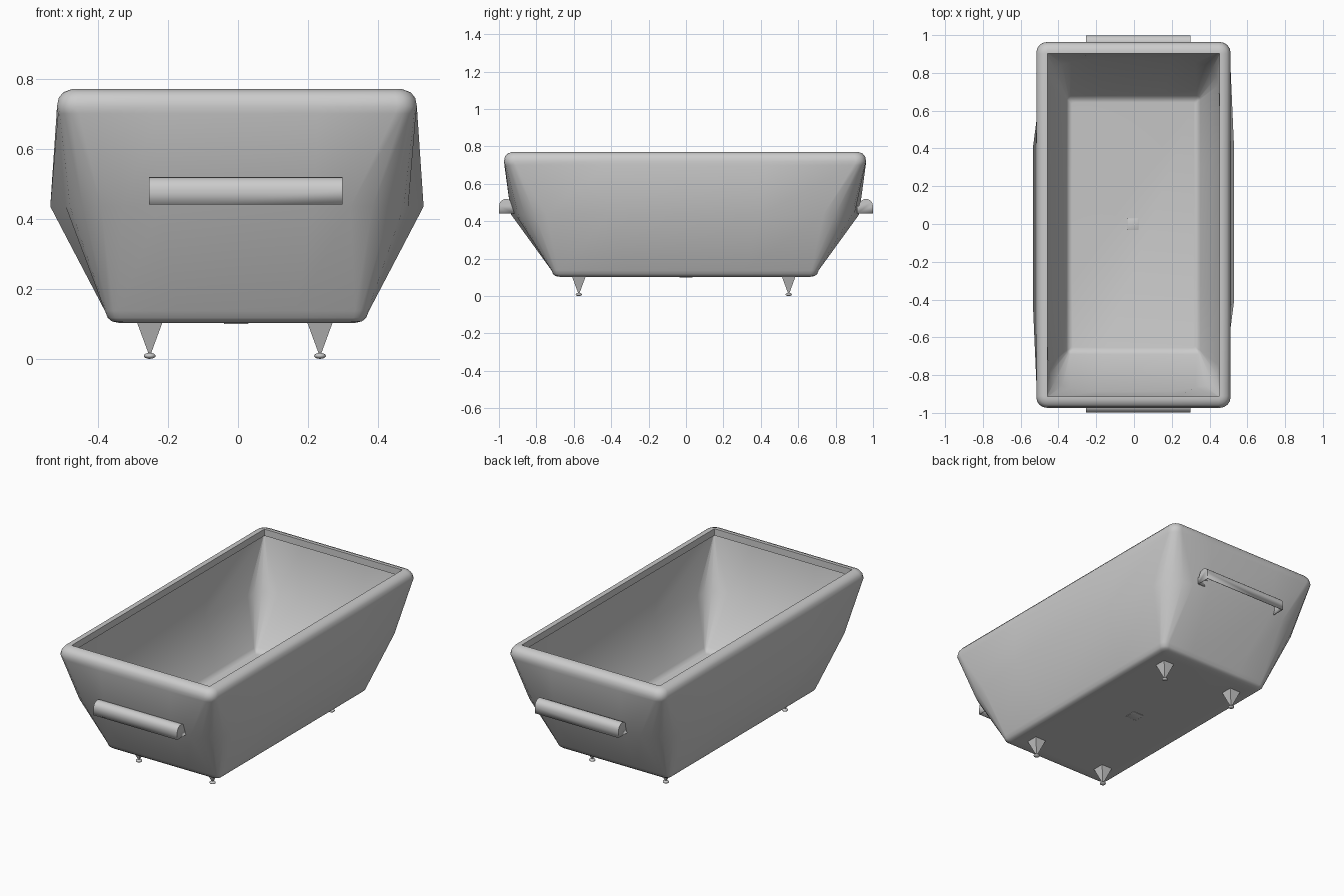
import bpy, bmesh, math
from mathutils import Matrix

if "Cube" in bpy.data.objects:
    bpy.data.objects.remove(bpy.data.objects["Cube"])

def finish(name, bm, angle=50):
    bmesh.ops.recalc_face_normals(bm, faces=bm.faces)
    me = bpy.data.meshes.new(name)
    bm.to_mesh(me)
    bm.free()
    ob = bpy.data.objects.new(name, me)
    bpy.context.collection.objects.link(ob)
    bpy.ops.object.select_all(action='DESELECT')
    ob.select_set(True)
    bpy.context.view_layer.objects.active = ob
    if angle:
        bpy.ops.object.shade_smooth_by_angle(angle=math.radians(angle))
    return ob

def ring(z, hx, hy, r, bx=0.0, by=0.0):
    """Rounded rectangle with bulged sides (bx, by), same point count every time."""
    pts = []
    for i, (sx, sy) in enumerate([(1, 1), (-1, 1), (-1, -1), (1, -1)]):
        for k in range(5):
            a = math.pi / 2 * (i + k / 4)
            pts.append((sx * (hx - r) + r * math.cos(a), sy * (hy - r) + r * math.sin(a), z))
        if i % 2 == 0:   # end face
            w = .45 * hx
            pts += [(sx * w, sy * (hy + by), z), (-sx * w, sy * (hy + by), z)]
        else:            # long side
            w = .4 * hy / .9
            pts += [(sx * (hx + bx), sy * w, z), (sx * (hx + bx), -sy * w, z)]
    return pts

# Tub shell: outer wall up, over the rim, down the lip and inner wall to the floor
rings = [
    (.102, .300, .635, .02),
    (.103, .338, .673, .02),
    (.107, .357, .693, .03),
    (.117, .369, .706, .035),
    (.137, .377, .714, .04),
    (.435, .489, .905, .165, .044, .025),
    (.700, .511, .963, .06, .004, .003),
    (.720, .514, .968, .055),
    (.745, .509, .963, .055),
    (.761, .496, .950, .045),
    (.770, .472, .926, .02),
    (.770, .455, .908, .003),
    (.730, .455, .908, .003),
    (.730, .463, .916, .004),
    (.435, .450, .860, .12, .032, .022),
    (.180, .354, .684, .02),
    (.162, .342, .668, .01),
    (.158, .325, .650, .01),
]
bm = bmesh.new()
loops = [[bm.verts.new((x - .003, y - .005, z)) for x, y, z in ring(*r)] for r in rings]
n = len(loops[0])
for a, b in zip(loops, loops[1:]):
    for i in range(n):
        j = (i + 1) % n
        bm.faces.new((a[i], a[j], b[j], b[i]))
bm.faces.new(loops[0][::-1])
bm.faces.new(loops[-1])
finish("tub_shell", bm, 50)

# Cup handles on both ends, open underneath
def handle(name, s):
    prof = [(.999, .441)]
    prof += [(.962 + .037 * math.cos(math.pi * k / 10), .482 + .037 * math.sin(math.pi * k / 10))
             for k in range(11)]
    prof += [(.915, .482), (.915, .441)]
    bm = bmesh.new()
    ends = [[bm.verts.new((x, s * y, z)) for y, z in prof] for x in (-.254, .298)]
    for i in range(len(prof) - 1):
        bm.faces.new((ends[0][i], ends[0][i + 1], ends[1][i + 1], ends[1][i]))
    for e in ends:
        bm.faces.new(e)
    ob = finish(name, bm, 40)
    mod = ob.modifiers.new("thickness", 'SOLIDIFY')
    mod.thickness = .005
    mod.offset = -1

handle("front_handle", -1)
handle("back_handle", 1)

# Pyramid feet standing on small round pads
for x, xn in ((-.252, "left"), (.234, "right")):
    for y, yn in ((-.573, "front"), (.549, "back")):
        bm = bmesh.new()
        bmesh.ops.create_cone(bm, cap_ends=True, segments=4, radius1=.004, radius2=.055, depth=.098,
                              matrix=Matrix.Translation((x, y, .062)) @ Matrix.Rotation(math.pi / 4, 4, 'Z'))
        finish(f"{yn}_{xn}_foot", bm, 0)
        bm = bmesh.new()
        bmesh.ops.create_uvsphere(bm, u_segments=16, v_segments=8, radius=.017,
                                  matrix=Matrix.Translation((x, y, .0085)) @ Matrix.Diagonal((1, 1, .5, 1)))
        finish(f"{yn}_{xn}_foot_pad", bm, 60)

# Drain: shallow square plates under and inside the floor
for name, z, w, h in (("drain_outlet", .103, .07, .008), ("drain_plate", .158, .06, .008)):
    bm = bmesh.new()
    bmesh.ops.create_cube(bm, size=1, matrix=Matrix.Translation((-.005, 0, z)) @ Matrix.Diagonal((w, w, h, 1)))
    bmesh.ops.bevel(bm, geom=bm.edges[:], offset=.003, segments=2, affect='EDGES', profile=.5)
    finish(name, bm, 50)
